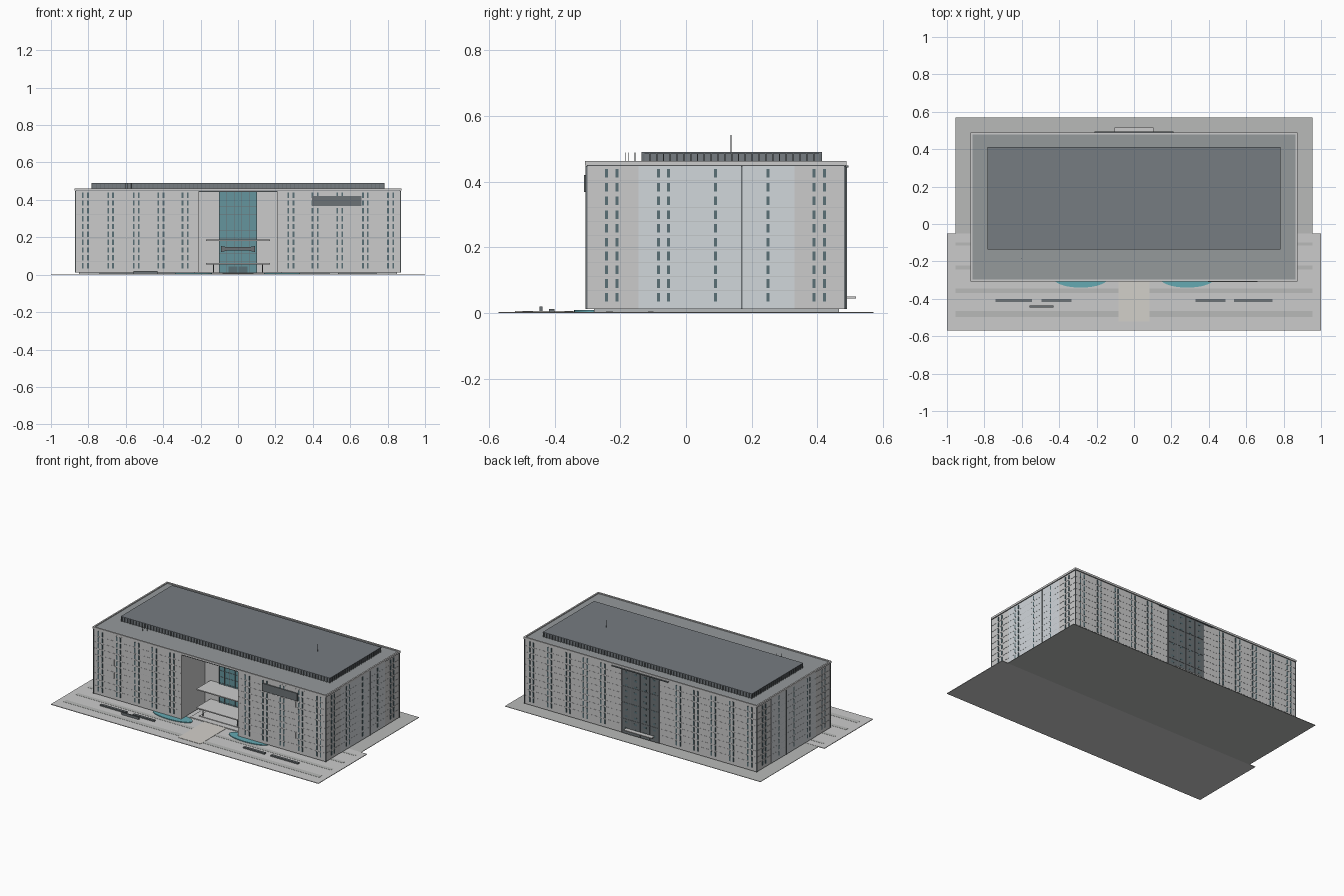
import bpy, bmesh, random
from mathutils import Matrix, Vector

if "Cube" in bpy.data.objects:
    bpy.data.objects.remove(bpy.data.objects["Cube"])

random.seed(4)
MATS = {}
COL = {
    "stone": (0.66, 0.68, 0.69), "warm": (0.62, 0.61, 0.60), "cool": (0.64, 0.68, 0.71),
    "glass": (0.13, 0.30, 0.34), "window": (0.10, 0.16, 0.18), "dark": (0.15, 0.17, 0.18),
    "roof": (0.30, 0.32, 0.33), "louvre": (0.18, 0.20, 0.22), "paving": (0.68, 0.68, 0.67),
    "apron": (0.48, 0.49, 0.48), "path": (0.65, 0.63, 0.59), "water": (0.13, 0.40, 0.45),
    "white": (0.80, 0.80, 0.79), "joint": (0.47, 0.49, 0.50),
}


def finish(name, bm, col):
    me = bpy.data.meshes.new(name)
    bmesh.ops.recalc_face_normals(bm, faces=bm.faces)
    bm.to_mesh(me)
    bm.free()
    ob = bpy.data.objects.new(name, me)
    bpy.context.collection.objects.link(ob)
    if col not in MATS:
        MATS[col] = bpy.data.materials.new(col)
        MATS[col].diffuse_color = (*COL[col], 1)
    me.materials.append(MATS[col])
    return ob


def boxes(name, items, col):
    """One object from boxes given as (x0, x1, y0, y1, z0, z1)."""
    bm = bmesh.new()
    for x0, x1, y0, y1, z0, z1 in items:
        m = Matrix.Translation(((x0 + x1) / 2, (y0 + y1) / 2, (z0 + z1) / 2)) @ \
            Matrix.Diagonal((x1 - x0, y1 - y0, z1 - z0, 1))
        bmesh.ops.create_cube(bm, size=1, matrix=m)
    return finish(name, bm, col)


def prism(name, pts, z0, z1, col):
    bm = bmesh.new()
    f = bm.faces.new([bm.verts.new((x, y, z0)) for x, y in pts])
    r = bmesh.ops.extrude_face_region(bm, geom=[f])
    bmesh.ops.translate(bm, vec=(0, 0, z1 - z0),
                        verts=[v for v in r["geom"] if isinstance(v, bmesh.types.BMVert)])
    return finish(name, bm, col)


def rods(name, items, r, col):
    """Thin vertical rods given as (x, y, z0, z1)."""
    bm = bmesh.new()
    for x, y, z0, z1 in items:
        bmesh.ops.create_cone(bm, cap_ends=True, segments=8, radius1=r, radius2=r, depth=z1 - z0,
                              matrix=Matrix.Translation((x, y, (z0 + z1) / 2)))
    return finish(name, bm, col)


def mirror_x(items):
    return items + [(-b, -a, *rest) for a, b, *rest in items]


X, YF, YB, YR = 0.868, -0.303, 0.484, -0.045   # half width, front, back, recess wall
Z0, Z1 = 0.012, 0.447
FLOORS = [0.048 + 0.0419 * i for i in range(10)]

# Site
boxes("site_apron", [(-0.955, 0.955, -0.06, 0.57, 0, 0.003)], "apron")
boxes("front_paving", [(-1, 1, -0.57, -0.05, 0, 0.004)], "paving")
boxes("paving_stripes", [(-0.955, 0.955, y - w, y + w, 0.003, 0.005) for y, w in
      ((-0.107, 0.008), (-0.233, 0.011), (-0.357, 0.013), (-0.482, 0.016))], "apron")
boxes("entrance_path", [(-0.083, 0.083, -0.52, YR, 0.003, 0.006)], "path")
boxes("entrance_steps", [(-0.19, 0.19, -0.24, YR, 0.004, 0.008),
                         (-0.15, 0.15, -0.20, YR, 0.004, 0.012)], "white")

# Reflecting pools
for s, side in ((-1, "left"), (1, "right")):
    bm = bmesh.new()
    bmesh.ops.create_cone(bm, cap_ends=True, segments=48, radius1=1, radius2=1, depth=1,
                          matrix=Matrix.Translation((s * 0.285, -0.29, 0.006)) @
                          Matrix.Diagonal((0.145, 0.05, 0.006, 1)))
    finish("pool_" + side, bm, "water")

# Low planters and bench
boxes("planters", [(-0.74, -0.545, -0.417, -0.4, 0.004, 0.012), (-0.495, -0.335, -0.417, -0.4, 0.004, 0.012),
                   (0.33, 0.49, -0.417, -0.4, 0.004, 0.012), (0.535, 0.74, -0.417, -0.4, 0.004, 0.012)], "dark")
boxes("bench", [(-0.56, -0.43, -0.446, -0.437, 0.004, 0.02)], "dark")

# Main body with recessed entrance bay
prism("plinth", [(-0.85, -0.28), (-0.23, -0.28), (-0.23, -0.03), (0.23, -0.03), (0.23, -0.28),
                 (0.85, -0.28), (0.85, 0.465), (-0.85, 0.465)], 0.002, Z0 + 0.001, "joint")
prism("main_body", [(-X, YF), (-0.212, YF), (-0.212, YR), (0.212, YR), (0.212, YF),
                    (X, YF), (X, YB), (-X, YB)], Z0, Z1, "stone")

# Tinted cladding panels
boxes("side_panels_cool", mirror_x([(X - 0.002, X + 0.001, -0.145, 0.33, Z0, Z1)]), "cool")
patches = []
for i in range(24):
    x, f = 0.23 + 0.069 * random.randrange(9), random.randrange(9)
    s = random.choice((-1, 1))
    a, b = sorted((s * x, s * (x + 0.069)))
    z = FLOORS[f] + 0.021
    patches.append((a, b, YF - 0.0008, YF + 0.001, z, z + 0.0419))
boxes("front_panels_warm", patches, "warm")
boxes("recess_panels", mirror_x([(0.1, 0.212, YR - 0.003, YR + 0.002, Z0, Z1)]), "warm")

# Floor joints around all walls
joints = []
for z in FLOORS[1:]:
    z -= 0.021
    a, b = z - 0.0006, z + 0.0006
    joints += mirror_x([(0.212, X, YF - 0.001, YF + 0.001, a, b), (0.14, X, YB - 0.001, YB + 0.001, a, b),
                        (X - 0.001, X + 0.0015, YF, YB, a, b)])
boxes("floor_joints", joints, "joint")

# Window strips: paired columns front and back, grouped columns at the sides
W, H = 0.0045, 0.0145
wins = []
for z in FLOORS:
    for x in (0.268, 0.297, 0.398, 0.427, 0.53, 0.557, 0.668, 0.693, 0.802, 0.83):
        for y in (YF, YB):
            wins += mirror_x([(x - W, x + W, y - 0.003, y + 0.003, z - H, z + H)])
    for y in (-0.242, -0.21, -0.083, -0.053, 0.09, 0.25, 0.39, 0.422):
        wins += mirror_x([(X - 0.002, X + 0.003, y - W, y + W, z - H * 0.9, z + H * 0.9)])
boxes("windows", wins, "window")
boxes("corner_trims", mirror_x([(X - 0.003, X + 0.003, y - 0.003, y + 0.003, Z0, Z1) for y in (YF, YB)]), "dark")
boxes("side_downpipes", mirror_x([(X, X + 0.004, 0.168, 0.172, Z0, Z1)]), "dark")
boxes("front_wall_sign_panel", [(0.395, 0.66, YF - 0.007, YF, 0.368, 0.42)], "dark")

# Entrance glazing, canopies and doors
boxes("entrance_glass", [(-0.1, 0.1, YR - 0.012, YR, Z0, Z1)], "glass")
boxes("entrance_mullions", [(x - 0.0012, x + 0.0012, YR - 0.015, YR, Z0, Z1)
                            for x in (-0.1, -0.06, -0.02, 0.02, 0.06, 0.1)], "dark")
boxes("entrance_transoms", [(-0.1, 0.1, YR - 0.014, YR, z - 0.021, z - 0.0195) for z in FLOORS[1:]], "dark")
boxes("entrance_canopies", [(-0.172, 0.172, -0.2, YR, 0.18, 0.187), (-0.172, 0.172, -0.2, YR, 0.055, 0.062)], "white")
rods("canopy_posts", [(x, y, 0.006, 0.056) for x in (-0.13, 0.13) for y in (-0.19, -0.1)], 0.003, "dark")
prof = [(-0.09, 0.153), (-0.06, 0.148), (0.06, 0.148), (0.09, 0.153), (0.09, 0.122), (0.06, 0.128),
        (-0.06, 0.128), (-0.09, 0.122)]
band = prism("entrance_fascia", prof, 0, 0.012, "dark")
band.data.transform(Matrix.Translation((0, -0.07, 0)) @ Matrix.Rotation(1.5707963, 4, "X"))
boxes("entrance_doors", [(-0.05, -0.002, YR - 0.018, YR, Z0, 0.045), (0.002, 0.05, YR - 0.018, YR, Z0, 0.045)], "window")

# Rear curtain wall, coping and canopy
boxes("rear_curtain_wall", mirror_x([(0.002, 0.14, YB - 0.005, YB + 0.004, Z0, Z1)]), "dark")
boxes("rear_mullions", [(x - 0.001, x + 0.001, YB, YB + 0.006, Z0, Z1) for x in (-0.139, -0.07, 0, 0.07, 0.139)] +
      [(-0.14, 0.14, YB, YB + 0.006, z, z + 0.002) for z in (0.11, 0.22, 0.33)], "louvre")
boxes("rear_windows", mirror_x([(x - 0.01, x + 0.01, YB, YB + 0.005, z - 0.006, z + 0.006)
                                for x in (0.035, 0.105) for z in FLOORS]), "window")
boxes("rear_coping", [(-0.21, 0.21, YB, YB + 0.011, Z1 - 0.004, Z1 + 0.002)], "dark")
boxes("rear_canopy", [(-0.105, 0.105, YB, 0.517, 0.044, 0.05)], "white")

# Roof deck, parapet and louvred plant enclosure
boxes("roof_shadow_band", [(-0.866, 0.866, YF + 0.002, YB - 0.002, Z1 - 0.004, 0.45)], "dark")
boxes("roof_deck", [(-0.872, 0.872, -0.306, 0.487, 0.449, 0.456)], "roof")
boxes("parapet", mirror_x([(0.863, 0.873, -0.308, 0.489, 0.449, 0.462)]) +
      [(-0.863, 0.863, y, y + 0.01, 0.449, 0.462) for y in (-0.308, 0.479)], "stone")
PX, PF, PB = 0.782, -0.135, 0.413
boxes("plant_enclosure", [(-PX + 0.006, PX - 0.006, PF + 0.006, PB - 0.006, 0.455, 0.487)], "louvre")
boxes("plant_roof", [(-PX, PX, PF, PB, 0.486, 0.49)], "louvre")
fins = []
for i in range(73):
    x = -PX + 0.004 + i * (2 * PX - 0.008) / 72
    fins += [(x - 0.002, x + 0.002, y, y + 0.008, 0.455, 0.487) for y in (PF, PB - 0.008)]
for i in range(27):
    y = PF + 0.004 + i * (PB - PF - 0.008) / 26
    fins += mirror_x([(PX - 0.008, PX, y - 0.002, y + 0.002, 0.455, 0.487)])
boxes("louvre_fins", fins, "dark")
rods("roof_masts", [(0.5, 0.137, 0.489, 0.542), (-0.6, -0.185, 0.455, 0.488),
                    (-0.59, -0.176, 0.455, 0.488), (-0.57, -0.155, 0.455, 0.488)], 0.001, "dark")

for m in bpy.data.materials:
    if m.users and not m.is_grease_pencil:
        m.use_nodes = True
        m.node_tree.nodes["Principled BSDF"].inputs["Base Color"].default_value = m.diffuse_color
